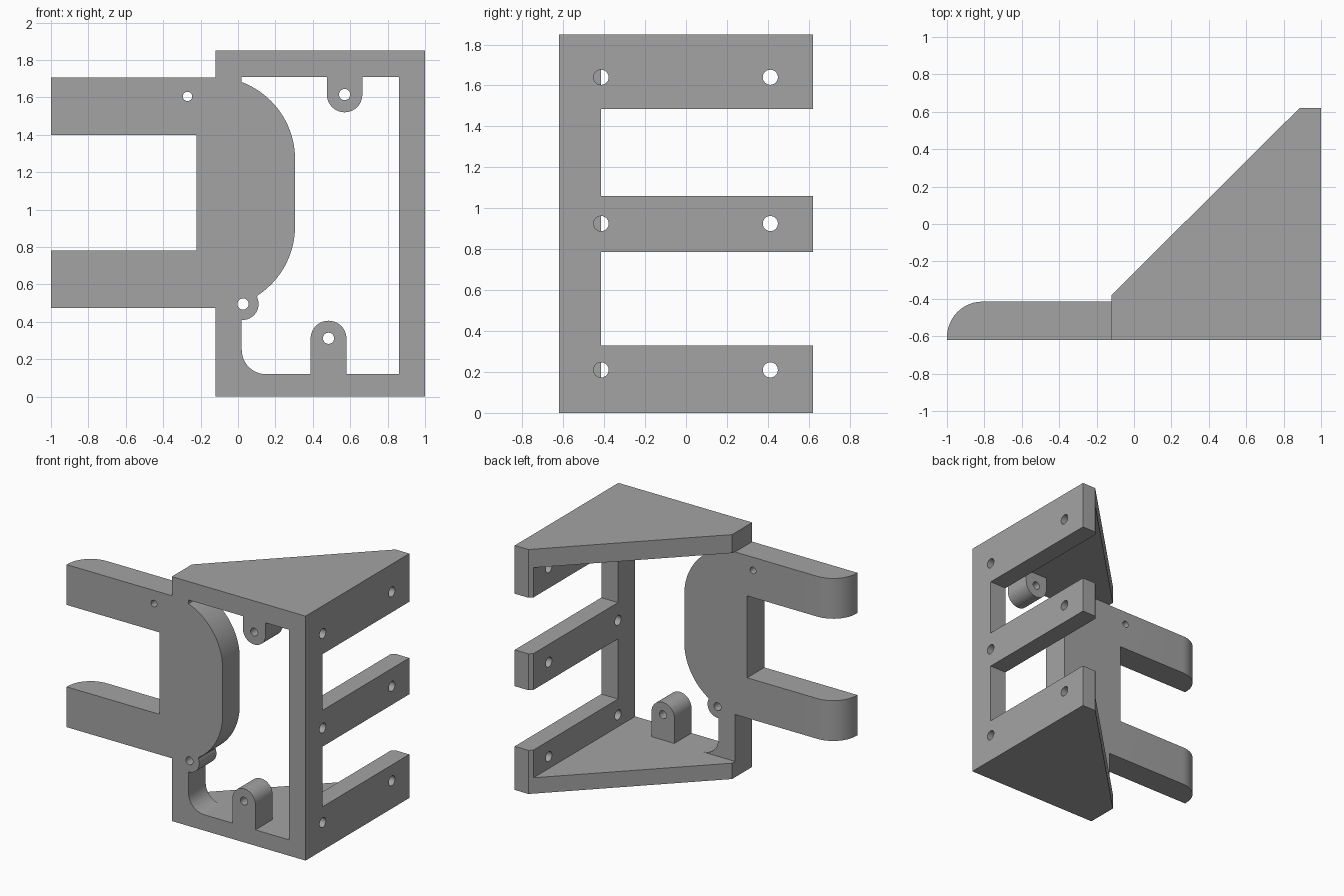
import bpy, bmesh
from math import sin, cos, radians
from mathutils import Vector

if "Cube" in bpy.data.objects:
    bpy.data.objects.remove(bpy.data.objects["Cube"])

grey = bpy.data.materials.new("plain grey")
grey.use_nodes = True
grey.diffuse_color = (0.37, 0.37, 0.37, 1)
grey.node_tree.nodes["Principled BSDF"].inputs["Base Color"].default_value = grey.diffuse_color

FRONT, PANEL, BACK = -0.62, -0.415, 0.62   # y of front face, panel back, rear edge
LEFT, POST, WALL = -0.12, 0.02, 0.86       # x of frame side, post inside, wall inside
FLOOR, CEILING, TOP = 0.12, 1.71, 1.85


def arc(cx, cz, r, start, end, steps=20):
    angles = [radians(start + (end - start) * i / steps) for i in range(steps + 1)]
    return [(cx + r * cos(a), cz + r * sin(a)) for a in angles]


def prism(name, outline, axis, low, high):
    """Extrude a 2D outline along the named axis."""
    place = {"x": lambda a, b: (low, a, b),
             "y": lambda a, b: (a, low, b),
             "z": lambda a, b: (a, b, low)}[axis]
    shift = Vector([(high - low) * (axis == k) for k in "xyz"])
    bm = bmesh.new()
    face = bm.faces.new([bm.verts.new(place(*p)) for p in outline])
    ext = bmesh.ops.extrude_face_region(bm, geom=[face], use_keep_orig=True)
    bmesh.ops.translate(bm, vec=shift,
                        verts=[v for v in ext["geom"] if isinstance(v, bmesh.types.BMVert)])
    bmesh.ops.recalc_face_normals(bm, faces=bm.faces)
    mesh = bpy.data.meshes.new(name)
    bm.to_mesh(mesh)
    bm.free()
    mesh.materials.append(grey)
    obj = bpy.data.objects.new(name, mesh)
    bpy.context.collection.objects.link(obj)
    return obj


def box(name, x, y, z):
    return prism(name, [(x[0], y[0]), (x[1], y[0]), (x[1], y[1]), (x[0], y[1])], "z", *z)


def combine(target, tool, operation="DIFFERENCE"):
    """Apply a boolean and discard the tool."""
    tool.hide_render = True
    mod = target.modifiers.new(operation.lower(), "BOOLEAN")
    mod.operation, mod.solver, mod.object = operation, "EXACT", tool
    bpy.context.view_layer.objects.active = target
    bpy.ops.object.modifier_apply(modifier=mod.name)
    bpy.data.objects.remove(tool)


# Wedge-shaped frame block, then hollowed behind the front panel
bracket = prism("bracket", [(LEFT, FRONT), (1, FRONT), (1, BACK), (0.885, BACK), (LEFT, -0.38)],
                "z", 0, TOP)
combine(bracket, box("cavity_cutter", (-0.5, WALL), (PANEL, 1), (FLOOR, CEILING)))

# Front opening, shaped around the two tabs, the ear and the rounded paddle
opening = [(POST, CEILING), (0.475, CEILING)]
opening += arc(0.57, 1.615, 0.095, 180, 360)            # hanging tab
opening += [(0.665, CEILING), (WALL, CEILING), (WALL, FLOOR), (0.58, FLOOR)]
opening += arc(0.484, 0.31, 0.096, 0, 180)              # standing tab
opening += [(0.388, FLOOR)]
opening += arc(0.15, 0.25, 0.13, 270, 180)              # corner fillet
opening += arc(0.025, 0.495, 0.085, -93.4, 25)          # ear
opening += arc(-0.135, 0.91, 0.44, -57, 0)              # paddle, lower curve
opening += arc(-0.135, 1.27, 0.44, 0, 69.4)             # paddle, upper curve
combine(bracket, prism("opening_cutter", opening, "y", -1, PANEL + 0.05))

# Slots that leave three fingers on the side wall
for z in ((0.33, 0.785), (1.06, 1.485)):
    combine(bracket, box("slot_cutter", (0.7, 1.3), (PANEL, 1), z))

# Fork with two prongs whose rear tips are rounded
fork = prism("fork", [(-1, 0.475), (-0.05, 0.475), (-0.05, 1.705), (-1, 1.705),
                      (-1, 1.4), (-0.222, 1.4), (-0.222, 0.78), (-1, 0.78)],
             "y", FRONT, PANEL)
bm = bmesh.new()
bm.from_mesh(fork.data)
tips = [e for e in bm.edges
        if all(v.co.x < -0.99 and v.co.y > PANEL - 0.01 for v in e.verts)]
bmesh.ops.bevel(bm, geom=tips, offset=0.19, segments=12, profile=0.5, affect="EDGES")
bm.to_mesh(fork.data)
bm.free()
combine(bracket, fork, "UNION")

# Screw holes through the front panel
for x, z, r in ((-0.27, 1.605, 0.025), (0.027, 0.495, 0.03),
                (0.57, 1.615, 0.03), (0.484, 0.312, 0.03)):
    combine(bracket, prism("hole_cutter", arc(x, z, r, 0, 345, 23), "y", -1, 0))

# Screw holes through the side wall
for y in (PANEL, 0.412):
    for z in (0.21, 0.925, 1.64):
        combine(bracket, prism("hole_cutter", arc(y, z, 0.037, 0, 345, 23), "x", 0.8, 1.3))

bpy.ops.object.select_all(action="DESELECT")
bracket.select_set(True)
bpy.context.view_layer.objects.active = bracket
bpy.ops.object.shade_smooth_by_angle(angle=radians(30))
